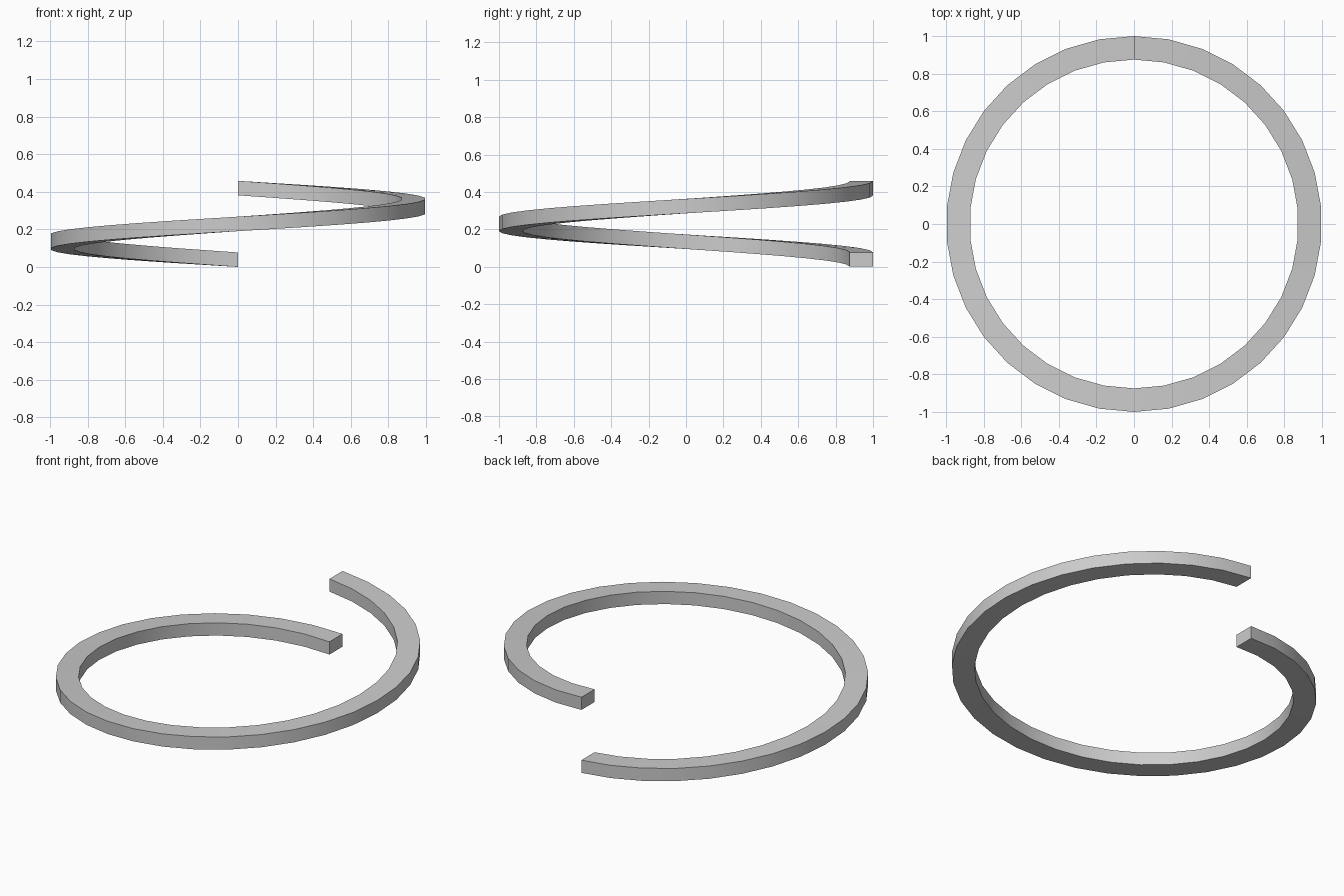
import bpy, bmesh, math

if "Cube" in bpy.data.objects:
    bpy.data.objects.remove(bpy.data.objects["Cube"])

STEPS = 34                       # segments in the single turn
R_OUT, R_IN = 1.0, 0.875
THICK, RISE = 0.077, 0.381

bm = bmesh.new()

# Rectangular cross-section carried around one rising turn from the back
profile = [(R_IN, 0), (R_OUT, 0), (R_OUT, THICK), (R_IN, THICK)]
rings = []
for i in range(STEPS + 1):
    t = i / STEPS
    a = math.pi / 2 + 2 * math.pi * t
    rings.append([bm.verts.new((r * math.cos(a), r * math.sin(a), z + RISE * t))
                  for r, z in profile])

for a, b in zip(rings, rings[1:]):
    for k in range(4):
        n = (k + 1) % 4
        bm.faces.new((a[k], a[n], b[n], b[k]))

# End caps
bm.faces.new(rings[0][::-1])
bm.faces.new(rings[-1])
bmesh.ops.recalc_face_normals(bm, faces=bm.faces)

mesh = bpy.data.meshes.new("spiral_ring")
bm.to_mesh(mesh)
bm.free()
ring = bpy.data.objects.new("spiral_ring", mesh)
bpy.context.collection.objects.link(ring)

# Smooth along the coil, crisp section corners
bpy.context.view_layer.objects.active = ring
ring.select_set(True)
bpy.ops.object.shade_smooth_by_angle(angle=math.radians(30))
